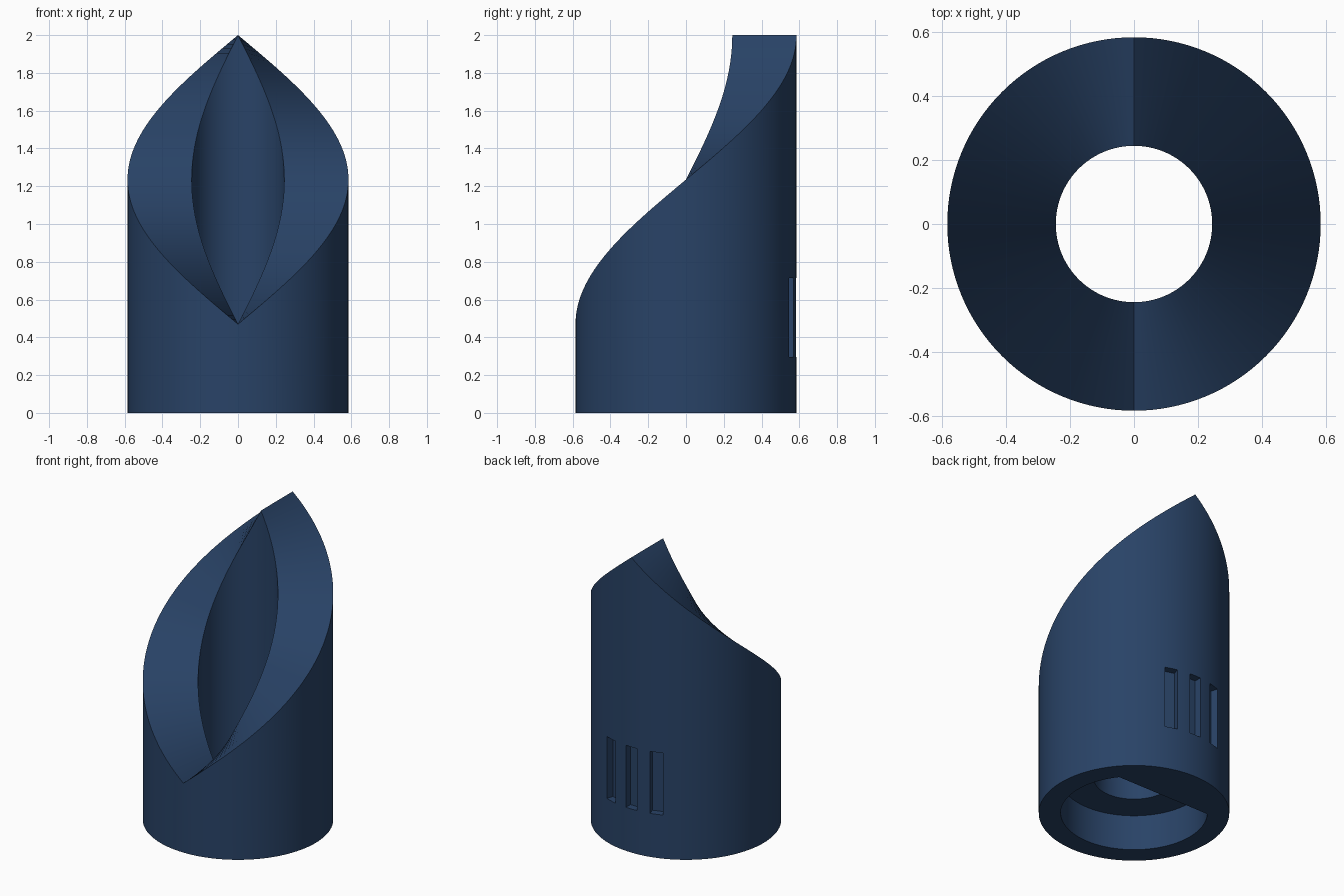
import bpy, bmesh
from math import sin, cos, pi, radians, asin
from mathutils import Matrix

OUTER, INNER = 0.585, 0.245      # wall radii
LOW, HIGH = 0.47, 2.0            # ramp heights at front and back
SEGMENTS = 128

cube = bpy.data.objects.get("Cube")
if cube:
    bpy.data.objects.remove(cube, do_unlink=True)


def add_object(name, bm):
    bmesh.ops.recalc_face_normals(bm, faces=bm.faces)
    mesh = bpy.data.meshes.new(name)
    bm.to_mesh(mesh)
    bm.free()
    obj = bpy.data.objects.new(name, mesh)
    bpy.context.collection.objects.link(obj)
    return obj


def cut(target, cutter):
    """Subtract the cutter from the target, then discard it."""
    cutter.hide_render = True
    mod = target.modifiers.new("cut", 'BOOLEAN')
    mod.operation, mod.solver, mod.object = 'DIFFERENCE', 'EXACT', cutter
    bpy.context.view_layer.objects.active = target
    bpy.ops.object.modifier_apply(modifier=mod.name)
    bpy.data.objects.remove(cutter, do_unlink=True)


# Tube whose top is a pair of mirrored helical ramps
bm = bmesh.new()
columns = []
for i in range(SEGMENTS):
    a = 2 * pi * i / SEGMENTS                       # zero at the front
    turn = min(a, 2 * pi - a) / pi
    top = LOW + (HIGH - LOW) * turn
    section = [(OUTER, 0), (OUTER, top), (INNER, top), (INNER, 0)]
    columns.append([bm.verts.new((r * sin(a), -r * cos(a), z)) for r, z in section])
for i, here in enumerate(columns):
    there = columns[(i + 1) % SEGMENTS]
    for k in range(4):
        n = (k + 1) % 4
        bm.faces.new((here[k], there[k], there[n], here[n]))
body = add_object("slanted_tube", bm)

# D-shaped socket in the underside, flat towards the back
SOCKET, FLAT, DEPTH = 0.45, 0.28, 0.24
bm = bmesh.new()
start = asin(FLAT / SOCKET)
sweep = pi + 2 * start
steps = 96
ring = [bm.verts.new((SOCKET * cos(start - sweep * i / steps),
                      SOCKET * sin(start - sweep * i / steps), -0.1))
        for i in range(steps + 1)]
base = bm.faces.new(ring)
lifted = bmesh.ops.extrude_face_region(bm, geom=[base])["geom"]
bmesh.ops.translate(bm, vec=(0, 0, DEPTH + 0.1),
                    verts=[g for g in lifted if isinstance(g, bmesh.types.BMVert)])
cut(body, add_object("socket_cutter", bm))

# Three shallow upright slots in the back
for angle in (-17, 0, 17):
    bm = bmesh.new()
    bmesh.ops.create_cube(bm, size=1, matrix=Matrix.Rotation(radians(angle), 4, 'Z')
                          @ Matrix.Translation((0, OUTER + 0.05, 0.505))
                          @ Matrix.Diagonal((0.084, 0.2, 0.42, 1)))
    cut(body, add_object("slot_cutter", bm))

# Colour and shading
navy = bpy.data.materials.new("navy_blue")
navy.use_nodes = True
colour = (0.022, 0.056, 0.135, 1)
navy.diffuse_color = colour
navy.node_tree.nodes["Principled BSDF"].inputs["Base Color"].default_value = colour
body.data.materials.clear()
body.data.materials.append(navy)
bpy.ops.object.select_all(action='DESELECT')
body.select_set(True)
bpy.context.view_layer.objects.active = body
bpy.ops.object.shade_smooth_by_angle(angle=radians(30))
